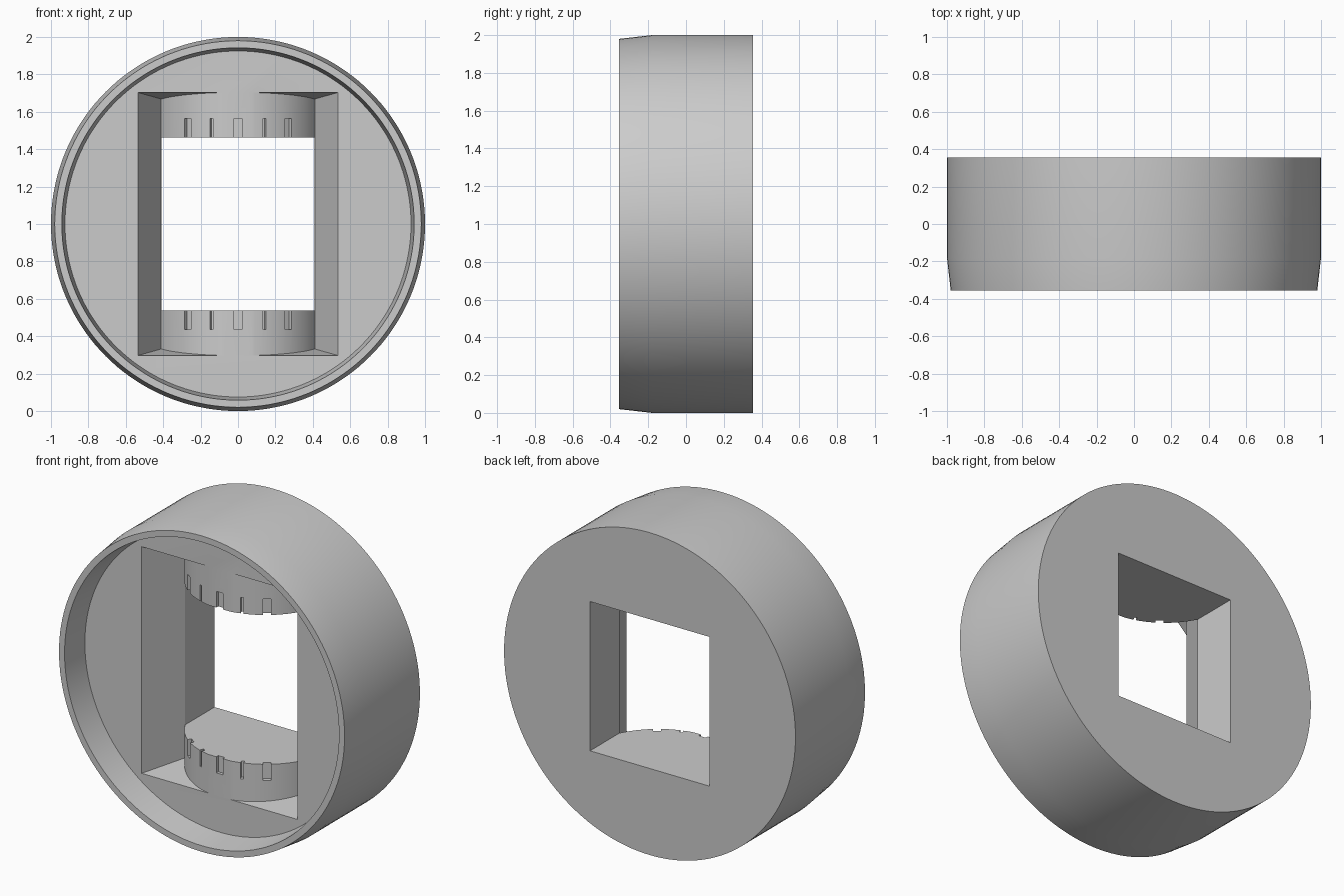
import bpy, bmesh
from math import sin, cos, pi, radians
from mathutils import Vector

if "Cube" in bpy.data.objects:
    bpy.data.objects.remove(bpy.data.objects["Cube"])

FLOOR_Y, NECK_Y, BACK_Y = -0.18, 0.07, 0.355
HOLE_X, HOLE_Z = 0.41, 0.463          # half sizes of the through hole
R_BULGE, BULGE_Y = 0.458, 0.272       # curved bulge inside the pocket


def loft(bm, rings):
    """Bridge equal-length rings of points and cap both ends."""
    vs = [[bm.verts.new(p) for p in ring] for ring in rings]
    n = len(vs[0])
    for a, b in zip(vs, vs[1:]):
        for i in range(n):
            j = (i + 1) % n
            bm.faces.new((a[i], a[j], b[j], b[i]))
    bm.faces.new(vs[0])
    bm.faces.new(vs[-1])


def make(name, *lofts):
    bm = bmesh.new()
    for rings in lofts:
        loft(bm, rings)
    bmesh.ops.recalc_face_normals(bm, faces=bm.faces)
    me = bpy.data.meshes.new(name)
    bm.to_mesh(me)
    bm.free()
    ob = bpy.data.objects.new(name, me)
    bpy.context.collection.objects.link(ob)
    return ob


def cut(target, cutter):
    m = target.modifiers.new("cut", 'BOOLEAN')
    m.operation, m.solver, m.object = 'DIFFERENCE', 'EXACT', cutter
    bpy.context.view_layer.objects.active = target
    bpy.ops.object.modifier_apply(modifier=m.name)
    bpy.data.objects.remove(cutter)


def circle_y(r, y, n=144):
    return [(r * cos(2 * pi * i / n), y, 1 + r * sin(2 * pi * i / n)) for i in range(n)]


def circle_z(r, cy, z, n=128):
    return [(r * cos(2 * pi * i / n), cy + r * sin(2 * pi * i / n), z) for i in range(n)]


def rect_y(hx, hz, y):
    return [(sx * hx, y, 1 + sz * hz) for sx, sz in ((-1, -1), (1, -1), (1, 1), (-1, 1))]


def slot(angle, width, side):
    """Radial slot box in the bulge, open towards the hole."""
    a = radians(angle)
    out, tan = Vector((sin(a), -cos(a), 0)), Vector((cos(a), sin(a), 0))
    c = Vector((0, BULGE_Y, 1))
    rings = []
    for dz in (HOLE_Z - 0.03, HOLE_Z + 0.1):
        rings.append([c + out * r + tan * t * width / 2 + Vector((0, 0, side * dz))
                      for r, t in ((R_BULGE - 0.025, -1), (R_BULGE + 0.02, -1),
                                   (R_BULGE + 0.02, 1), (R_BULGE - 0.025, 1))])
    return rings


# round body: recess floor, rim, tapered front edge, back
body = make("round_housing", [circle_y(r, y) for r, y in (
    (0.925, FLOOR_Y), (0.942, -BACK_Y), (0.98, -BACK_Y), (1.0, FLOOR_Y), (1.0, BACK_Y))])

# sloped pocket, with the curved bulge kept out of it
k = 0.02 / (NECK_Y - FLOOR_Y)         # run the slope a little past the floor
pocket = make("pocket_cutter", [
    rect_y(0.535 + 0.125 * k, 0.703 + 0.035 * k, FLOOR_Y - 0.02),
    rect_y(HOLE_X, 0.668, NECK_Y)])
cut(pocket, make("bulge_cutter", [circle_z(R_BULGE, BULGE_Y, z) for z in (0, 2)]))
cut(body, pocket)

# straight through hole
cut(body, make("hole_cutter", [rect_y(HOLE_X, HOLE_Z, y) for y in (-0.5, 0.5)]))

# slots along both bulge edges, wide and narrow alternating
cut(body, make("slot_cutter", *[slot(a, w, s) for s in (-1, 1) for a, w in (
    (-36, 0.045), (-18, 0.018), (0, 0.045), (18, 0.018), (36, 0.045))]))

bpy.ops.object.select_all(action='DESELECT')
body.select_set(True)
bpy.context.view_layer.objects.active = body
bpy.ops.object.shade_smooth_by_angle(angle=radians(20))
